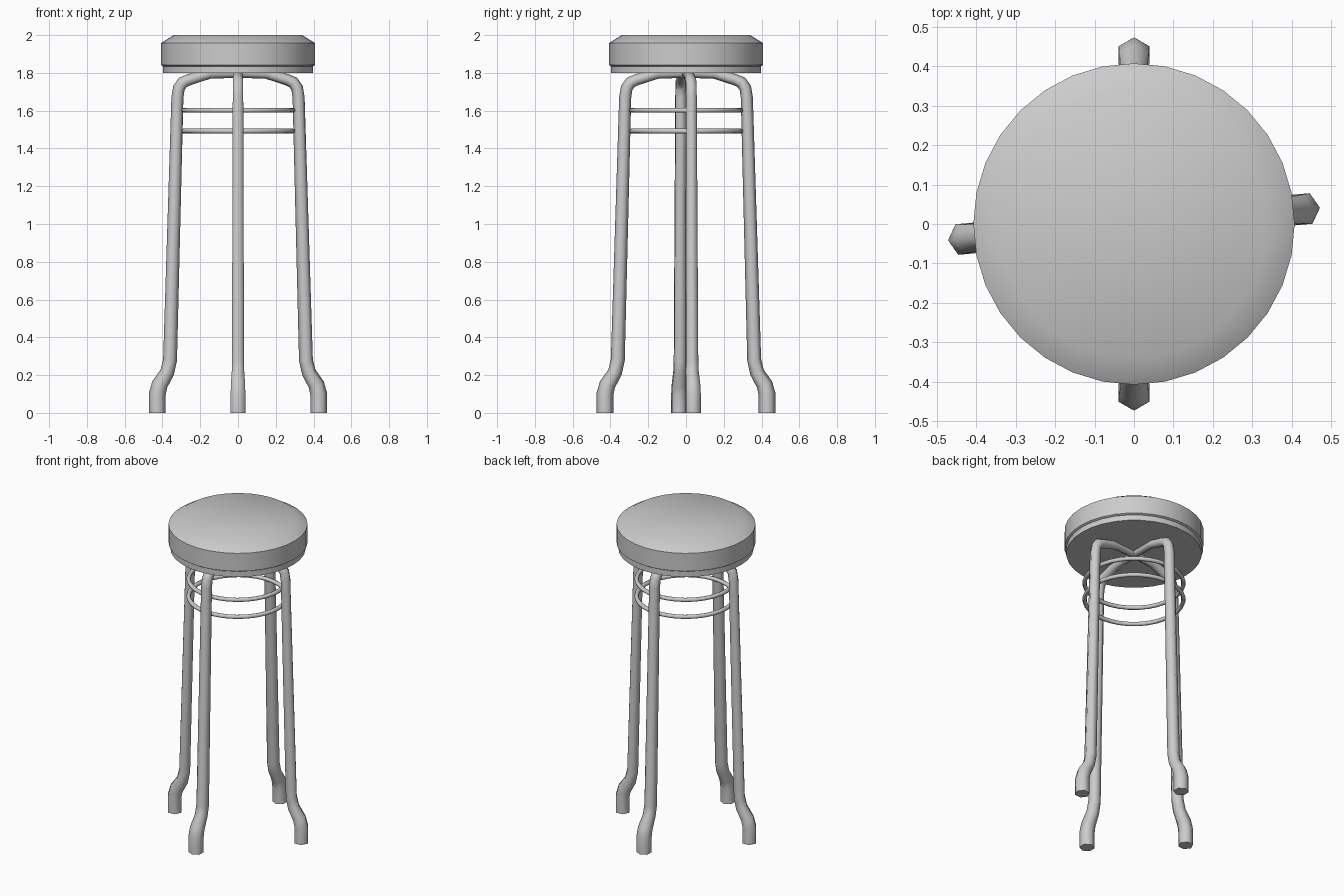
import bpy, bmesh, math
from mathutils import Vector, Matrix

if "Cube" in bpy.data.objects:
    bpy.data.objects.remove(bpy.data.objects["Cube"])


def finish(name, bm, angle):
    bmesh.ops.recalc_face_normals(bm, faces=bm.faces)
    me = bpy.data.meshes.new(name)
    bm.to_mesh(me)
    bm.free()
    ob = bpy.data.objects.new(name, me)
    bpy.context.collection.objects.link(ob)
    bpy.ops.object.select_all(action='DESELECT')
    ob.select_set(True)
    bpy.context.view_layer.objects.active = ob
    bpy.ops.object.shade_smooth_by_angle(angle=math.radians(angle))
    return ob


def skin(bm, rings, closed=False):
    n = len(rings[0])
    pairs = list(zip(rings, rings[1:]))
    if closed:
        pairs.append((rings[-1], rings[0]))
    for a, b in pairs:
        for i in range(n):
            j = (i + 1) % n
            bm.faces.new((a[i], a[j], b[j], b[i]))
    if not closed:
        bm.faces.new(rings[0])
        bm.faces.new(rings[-1])


def lathe(name, profile, sides=32, angle=50):
    bm = bmesh.new()
    rings = [[bm.verts.new((r * math.cos(2 * math.pi * i / sides),
                            r * math.sin(2 * math.pi * i / sides), z))
              for i in range(sides)] for r, z in profile]
    skin(bm, rings)
    return finish(name, bm, angle)


def leg(name, path, turn):
    # Six-sided tube swept along a path of (x, z, radius)
    bm = bmesh.new()
    pts = [Vector((x, 0, z)) for x, z, r in path]
    rings = []
    for k, p in enumerate(pts):
        before = (p - pts[k - 1]).normalized() if k else Vector()
        after = (pts[k + 1] - p).normalized() if k < len(pts) - 1 else Vector()
        t = (before + after).normalized()
        side = Vector((t.z, 0, -t.x))
        r = path[k][2]
        rings.append([bm.verts.new(p + r * (math.cos(a) * side + math.sin(a) * Vector((0, 1, 0))))
                      for a in (i * math.pi / 3 for i in range(6))])
    skin(bm, rings)
    bm.transform(Matrix.Rotation(math.radians(turn), 4, 'Z'))
    return finish(name, bm, 65)


def hoop(name, radius, thick, z, sides=32, tube=8):
    bm = bmesh.new()
    rings = []
    for i in range(sides):
        a = 2 * math.pi * i / sides
        ring = []
        for j in range(tube):
            b = 2 * math.pi * j / tube
            r = radius + thick * math.cos(b)
            ring.append(bm.verts.new((r * math.cos(a), r * math.sin(a), z + thick * math.sin(b))))
        rings.append(ring)
    skin(bm, rings, closed=True)
    return finish(name, bm, 60)


# Padded seat and the plate under it
lathe("seat_cushion", [(0.397, 1.835), (0.408, 1.842), (0.408, 1.958), (0.34, 2.0)])
lathe("seat_plate", [(0.397, 1.80), (0.397, 1.838)])

# Four bent legs; the left and right pair is turned slightly
leg_path = [(0.429, 0, 0.045), (0.429, 0.10, 0.045), (0.416, 0.15, 0.043),
            (0.376, 0.215, 0.038), (0.361, 0.28, 0.037), (0.322, 1.67, 0.032),
            (0.314, 1.72, 0.032), (0.293, 1.75, 0.032), (0.26, 1.764, 0.03),
            (0.15, 1.797, 0.028), (0.0, 1.80, 0.026)]
for name, turn in (("right_leg", 5), ("back_leg", 90), ("left_leg", 185), ("front_leg", 270)):
    leg(name, leg_path, turn)

# Two bracing hoops
hoop("upper_hoop", 0.29, 0.013, 1.602)
hoop("lower_hoop", 0.29, 0.013, 1.492)
